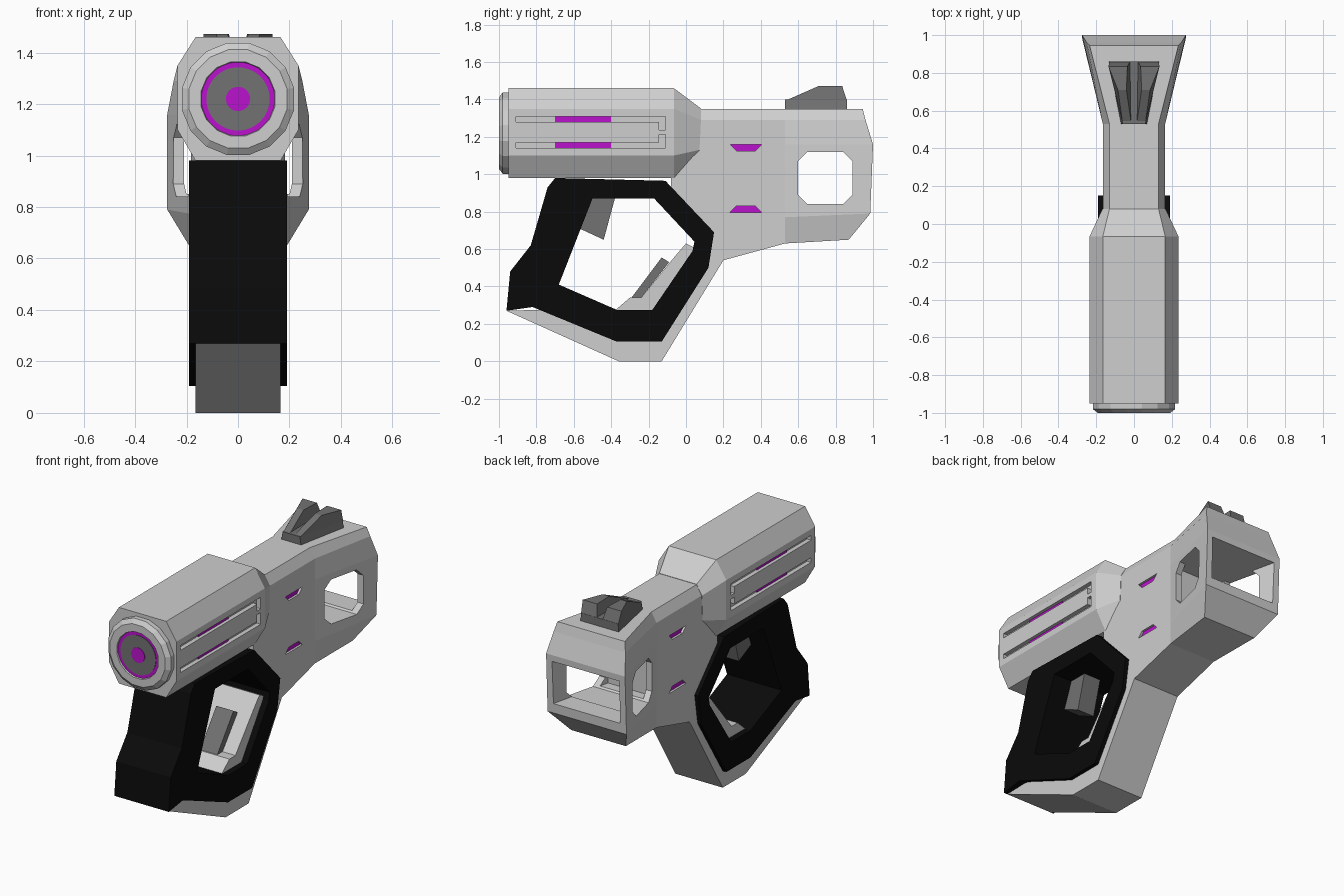
import bpy, bmesh, math

if "Cube" in bpy.data.objects:
    bpy.data.objects.remove(bpy.data.objects["Cube"])


def material(name, rgb):
    m = bpy.data.materials.new(name)
    m.diffuse_color = (*rgb, 1)
    m.use_nodes = True
    m.node_tree.nodes["Principled BSDF"].inputs["Base Color"].default_value = m.diffuse_color
    return m


LIGHT = material("light grey", (0.62, 0.62, 0.62))
DARK = material("dark grey", (0.17, 0.17, 0.17))
BLACK = material("black", (0.003, 0.003, 0.003))
PURPLE = material("purple", (0.5, 0.006, 0.62))


def make(name, verts, faces, mat):
    me = bpy.data.meshes.new(name)
    me.from_pydata(verts, [], faces)
    bm = bmesh.new()
    bm.from_mesh(me)
    bmesh.ops.recalc_face_normals(bm, faces=bm.faces)
    bm.to_mesh(me)
    bm.free()
    me.materials.append(mat)
    ob = bpy.data.objects.new(name, me)
    bpy.context.collection.objects.link(ob)
    return ob


def prism(name, pts, x0, x1, mat):
    """Extrude a (y, z) profile from x0 to x1."""
    n = len(pts)
    v = [(x, y, z) for x in (x0, x1) for y, z in pts]
    f = [list(range(n)), list(range(n, 2 * n))]
    f += [[i, (i + 1) % n, (i + 1) % n + n, i + n] for i in range(n)]
    return make(name, v, f, mat)


def loft(name, rings, mat):
    """Skin mirrored rings; each ring lists (x, y, z) from top to bottom."""
    n = len(rings[0])
    v, f = [], []
    for r in rings:
        v += r + [(-x, y, z) for x, y, z in r]
    for k in range(len(rings) - 1):
        a, b = 2 * n * k, 2 * n * (k + 1)
        for s in (0, n):
            f += [[a + s + i, a + s + i + 1, b + s + i + 1, b + s + i] for i in range(n - 1)]
        for i in (0, n - 1):
            f.append([a + i, a + n + i, b + n + i, b + i])
    for e in (0, 2 * n * (len(rings) - 1)):
        f += [[e + i, e + i + 1, e + n + i + 1, e + n + i] for i in range(n - 1)]
    return make(name, v, f, mat)


def lathe(name, prof, seg, mat):
    """Spin (radius, y) points around the barrel axis."""
    v, f = [], []
    for r, y in prof:
        for j in range(seg):
            a = 2 * math.pi * (j + 0.5) / seg
            v.append((r * math.cos(a), y, 1.22 + r * math.sin(a)))
    for k in range(len(prof) - 1):
        for j in range(seg):
            j2 = (j + 1) % seg
            f.append([k * seg + j, k * seg + j2, (k + 1) * seg + j2, (k + 1) * seg + j])
    f += [list(range(seg)), list(range((len(prof) - 1) * seg, len(prof) * seg))]
    return make(name, v, f, mat)


def cut(ob, cutter):
    m = ob.modifiers.new("cut", 'BOOLEAN')
    m.operation = 'DIFFERENCE'
    m.solver = 'EXACT'
    m.object = cutter
    bpy.context.view_layer.objects.active = ob
    bpy.ops.object.modifier_apply(modifier=m.name)
    bpy.data.objects.remove(cutter)


def rect(y0, y1, z0, z1):
    return [(y0, z0), (y1, z0), (y1, z1), (y0, z1)]


# Barrel housing with tapered rear
sec = [(.165, 1.46), (.235, 1.35), (.235, 1.1), (.165, .98)]
barrel = loft("barrel_housing", [
    [(x, -.95, z) for x, z in sec],
    [(x, -.065, z) for x, z in sec],
    [(.13, .08, 1.352), (.167, .08, 1.29), (.167, .072, 1.13), (.14, .07, 1.09)]], LIGHT)

# Main body and flared rear
body = loft("main_body", [
    [(.13, -.08, 1.35), (.165, -.08, 1.29), (.165, -.08, 1.16), (.165, -.08, .95), (.165, -.08, .88)],
    [(.13, .20, 1.35), (.165, .20, 1.29), (.165, .20, 1.16), (.165, .20, .78), (.165, .20, .54)],
    [(.13, .53, 1.35), (.165, .53, 1.29), (.165, .53, 1.16), (.165, .53, .77), (.165, .53, .63)],
    [(.235, .945, 1.35), (.25, .96, 1.29), (.275, 1.0, 1.16), (.275, .985, .79), (.19, .87, .65)]], LIGHT)

# Rear cavity and side windows
cut(body, loft("cavity", [[(.137, .58, 1.12), (.137, .58, .85)],
                          [(.247, 1.05, 1.12), (.247, 1.05, .85)]], LIGHT))
cut(body, prism("window", [(.65, .84), (.84, .84), (.89, .89), (.89, 1.07),
                           (.84, 1.12), (.65, 1.12), (.60, 1.07), (.60, .89)], -.4, .4, LIGHT))

for side, s in (("right", 1), ("left", -1)):
    # Barrel slots with purple strips
    for tag, t in (("upper", 1), ("lower", -1)):
        zc = 1.225
        slot = [(-.91, zc + t * .055), (-.145, zc + t * .055), (-.145, zc + t * .012),
                (-.11, zc + t * .012), (-.11, zc + t * .085), (-.91, zc + t * .085)]
        cut(barrel, prism("slot", slot, s * .207, s * .3, LIGHT))
        prism(f"slot_light_{tag}_{side}", rect(-.70, -.40, zc + t * .055, zc + t * .085),
              s * .206, s * .214, PURPLE)
        # Body vents
        zm = .978
        vent = [(.235, zm + t * .182), (.405, zm + t * .182), (.37, zm + t * .147), (.27, zm + t * .147)]
        cut(body, prism("vent", vent, s * .145, s * .3, LIGHT))
        prism(f"vent_light_{tag}_{side}", vent, s * .144, s * .151, PURPLE)

# Muzzle ring and emitter discs
muzzle = lathe("muzzle_ring", [(.2, -.93), (.222, -.95), (.222, -.98), (.195, -1.0), (.147, -1.0),
                               (.143, -.985)], 16, LIGHT)
for name, r, y, mat in (("emitter_glow_ring", .143, -.991, PURPLE),
                        ("emitter_disc", .123, -.994, DARK),
                        ("emitter_core", .047, -.997, PURPLE)):
    lathe(name, [(r, -.96), (r, y)], 48, mat)

# Lower frame behind and under the grip
prism("lower_frame", [(.20, .54), (-.13, 0), (-.36, 0), (-.96, .27), (-.80, .275), (-.37, .2),
                      (-.16, .2), (.08, .58), (.10, .68)], -.165, .165, LIGHT)

# Black grip loop
grip = prism("grip_loop", [(-.70, .98), (-.11, .965), (.15, .69), (.12, .50), (-.13, .105), (-.37, .105),
                           (-.82, .29), (-.96, .27), (-.94, .48), (-.83, .62), (-.74, .93)],
             -.19, .19, BLACK)
cut(grip, prism("grip_hole", [(-.50, .87), (-.17, .87), (.045, .64), (.035, .59), (-.18, .275), (-.37, .275),
                              (-.68, .41)], -.4, .4, BLACK))

# Guard liner, pad and trigger inside the loop
prism("guard_liner", [(0, .63), (.06, .60), (-.17, .25), (-.39, .25), (-.37, .28), (-.30, .34),
                      (-.24, .34), (-.06, .56)], -.15, .15, LIGHT)
prism("guard_pad", [(-.13, .555), (-.09, .53), (-.24, .34), (-.295, .335)], -.06, .06, DARK)
prism("trigger", [(-.51, .89), (-.375, .89), (-.44, .65), (-.57, .71)], -.06, .06, DARK)

# Rear sight: base with two raised fins
loft("sight_base", [[(.06, .53, 1.40), (.07, .53, 1.34)],
                    [(.128, .86, 1.40), (.135, .86, 1.34)]], DARK)
for side, s in (("right", 1), ("left", -1)):
    low = [(.015, .535), (.06, .535), (.13, .86), (.02, .86)]
    top = [(.04, .71), (.085, .71), (.135, .835), (.035, .835)]
    make(f"sight_fin_{side}",
         [(s * x, y, 1.395) for x, y in low] + [(s * x, y, 1.472) for x, y in top],
         [[0, 1, 2, 3], [4, 5, 6, 7]] + [[i, (i + 1) % 4, (i + 1) % 4 + 4, i + 4] for i in range(4)], DARK)
